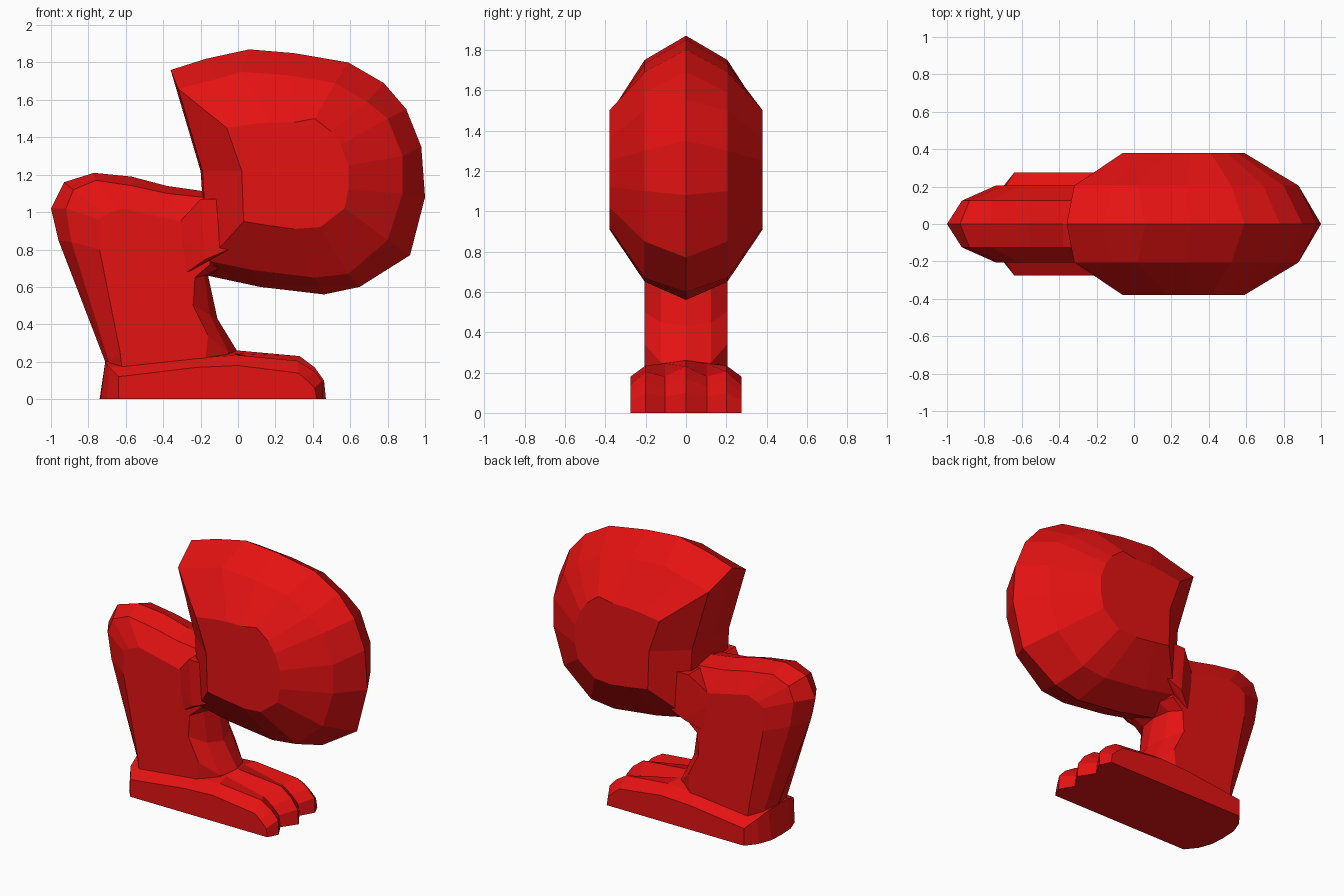
import bpy, bmesh

red = bpy.data.materials.new("bright red")
red.diffuse_color = (0.78, 0.006, 0.006, 1)


def finish(name, bm):
    bmesh.ops.recalc_face_normals(bm, faces=bm.faces[:])
    me = bpy.data.meshes.new(name)
    bm.to_mesh(me)
    bm.free()
    me.materials.append(red)
    ob = bpy.data.objects.new(name, me)
    bpy.context.collection.objects.link(ob)
    return ob


def side_loft(name, widths, profiles):
    """Skin side profiles (x, z) from the centre plane outwards, mirrored in y."""
    layers = [(-w, p) for w, p in zip(widths[:0:-1], profiles[:0:-1])]
    layers += list(zip(widths, profiles))
    bm = bmesh.new()
    rings = [[bm.verts.new((x, y, z)) for x, z in p] for y, p in layers]
    n = len(rings[0])
    for a, b in zip(rings, rings[1:]):
        for i in range(n):
            j = (i + 1) % n
            bm.faces.new((a[i], a[j], b[j], b[i]))
    bm.faces.new(rings[0])
    bm.faces.new(rings[-1])
    return finish(name, bm)


# Large rounded thigh: centre outline, shoulder ring, flat side ring
thigh_centre = [(-.36, 1.76), (-.17, 1.82), (.06, 1.87), (.3, 1.85), (.59, 1.8),
                (.78, 1.69), (.9, 1.55), (.98, 1.35), (1, 1.08), (.92, .77),
                (.65, .6), (.46, .56), (.12, .6), (-.16, .66), (-.2, 1.22)]
thigh_mid = [(-.32, 1.66), (-.12, 1.71), (.02, 1.75), (.28, 1.73), (.52, 1.69),
             (.69, 1.59), (.8, 1.5), (.88, 1.3), (.88, 1.1), (.8, .85),
             (.59, .67), (.41, .65), (.08, .69), (-.16, .74), (-.19, 1.22)]
thigh_side = [(-.06, 1.45), (.07, 1.47), (.18, 1.48), (.3, 1.48), (.41, 1.5),
              (.5, 1.43), (.55, 1.36), (.59, 1.25), (.59, 1.12), (.57, 1.02),
              (.44, .92), (.3, .91), (.15, .93), (.03, .95), (.02, 1.22)]
side_loft("thigh", [0, .205, .38], [thigh_centre, thigh_mid, thigh_side])

# Lower leg with rounded knee
shin_centre = [(-1, 1.02), (-.93, 1.16), (-.77, 1.21), (-.57, 1.19), (-.38, 1.14),
               (-.1, 1.1), (-.1, .7), (-.16, .66), (-.11, .43), (0, .25),
               (0, .15), (-.7, .15), (-.71, .2), (-.96, .85)]
shin_mid = [(-.92, 1.02), (-.88, 1.12), (-.76, 1.17), (-.56, 1.14), (-.38, 1.1),
            (-.1, 1.07), (-.1, .7), (-.18, .66), (-.15, .45), (-.05, .25),
            (-.05, .15), (-.68, .15), (-.69, .2), (-.89, .84)]
shin_side = [(-.74, .96), (-.7, .99), (-.62, 1.02), (-.53, 1), (-.31, .95),
             (-.15, .94), (-.15, .72), (-.23, .65), (-.24, .5), (-.16, .34),
             (-.18, .15), (-.62, .15), (-.63, .25), (-.74, .8)]
side_loft("lower_leg", [0, .125, .205], [shin_centre, shin_mid, shin_side])

# Flared joint between knee and thigh
bm = bmesh.new()
for s in (-1, 1):
    for x, y, z in ((-.31, .2, .95), (-.31, .2, .86), (-.3, .19, .66), (-.2, .26, 1.07),
                    (-.17, .265, .75), (-.05, .26, 1.07), (-.05, .26, .8)):
        bm.verts.new((x, s * y, z))
bmesh.ops.convex_hull(bm, input=bm.verts[:])
finish("knee_joint", bm)

# Foot: ridges at y = 0 and 0.2 are the toes, the profile at 0.105 is the groove
foot_ridge = [(-.74, 0), (-.71, .2), (-.22, .27), (0, .26), (.33, .23),
              (.41, .17), (.46, .1), (.47, 0)]
foot_groove = [(-.735, 0), (-.71, .2), (-.22, .25), (-.02, .245), (.27, .18),
               (.34, .13), (.39, .08), (.4, 0)]
foot_outer = [(-.7, 0), (-.69, .17), (-.22, .22), (0, .235), (.32, .205),
              (.4, .155), (.45, .1), (.455, 0)]
foot_edge = [(-.64, 0), (-.64, .12), (-.22, .17), (0, .18), (.32, .14),
             (.37, .1), (.41, .06), (.42, 0)]
side_loft("foot", [0, .105, .2, .275],
          [foot_ridge, foot_groove, foot_outer, foot_edge])
